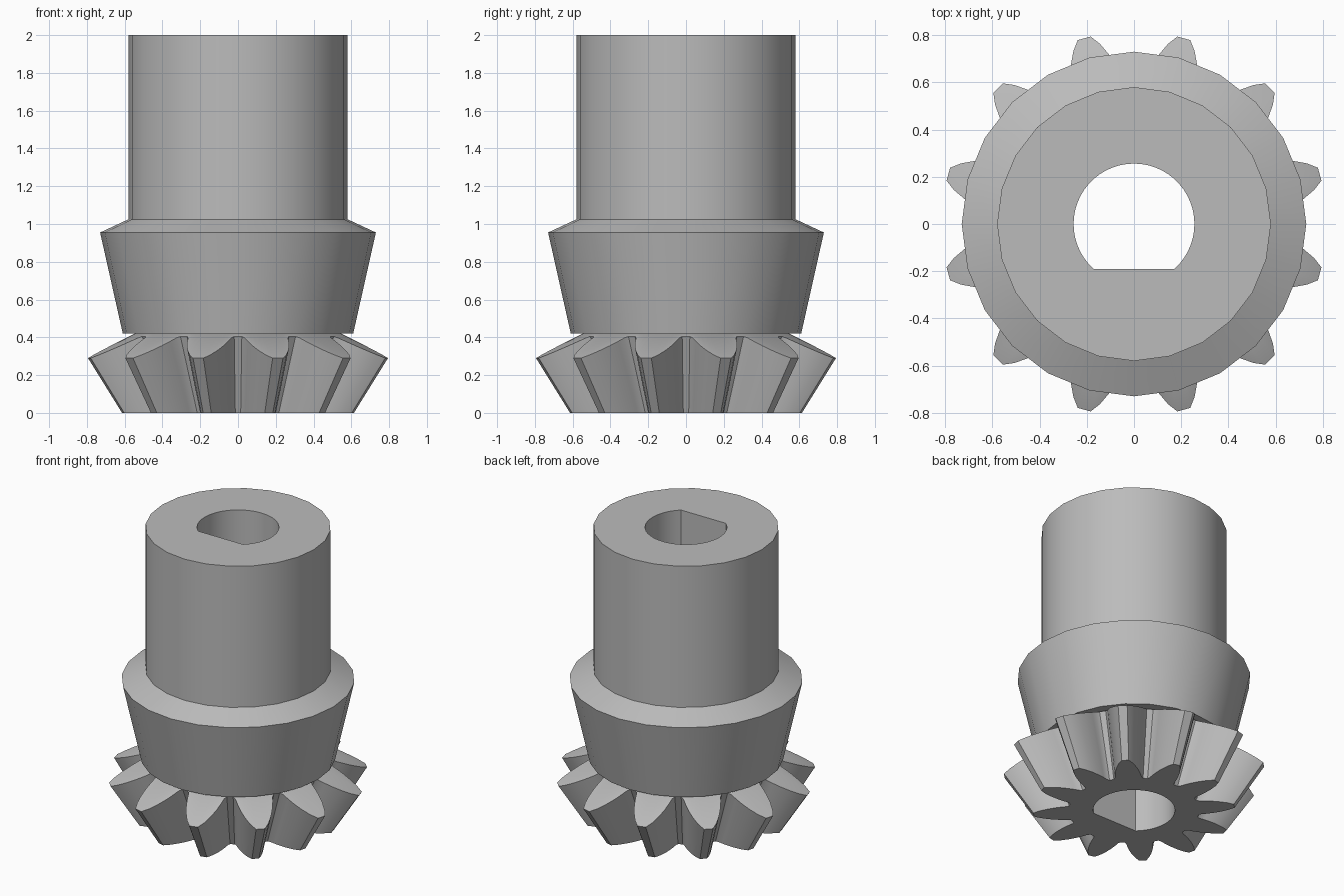
import bpy, bmesh
from math import sin, cos, pi, radians, asin

if "Cube" in bpy.data.objects:
    bpy.data.objects.remove(bpy.data.objects["Cube"], do_unlink=True)

grey = bpy.data.materials.new("plain_grey")
grey.use_nodes = True
grey.diffuse_color = (0.5, 0.5, 0.5, 1)
grey.node_tree.nodes["Principled BSDF"].inputs["Base Color"].default_value = (0.5, 0.5, 0.5, 1)


def loft(name, rings):
    """Solid skinned through rings of equal length, capped at both ends."""
    bm = bmesh.new()
    loops = [[bm.verts.new(p) for p in ring] for ring in rings]
    n = len(loops[0])
    for low, high in zip(loops, loops[1:]):
        for i in range(n):
            j = (i + 1) % n
            bm.faces.new((low[i], low[j], high[j], high[i]))
    bm.faces.new(loops[0][::-1])
    bm.faces.new(loops[-1])
    bmesh.ops.recalc_face_normals(bm, faces=bm.faces)
    mesh = bpy.data.meshes.new(name)
    bm.to_mesh(mesh)
    bm.free()
    obj = bpy.data.objects.new(name, mesh)
    bpy.context.collection.objects.link(obj)
    mesh.materials.append(grey)
    return obj


def polar(r, a, z):
    return (r * cos(a), r * sin(a), z)


# Shaft with flared collar
SIDES = 24
profile = [(0.61, 0.42), (0.73, 0.955), (0.58, 1.025), (0.58, 2.0)]
shaft = loft("shaft_and_collar",
             [[polar(r, 2 * pi * i / SIDES, z) for i in range(SIDES)] for r, z in profile])

# Bevel gear: half tooth as (degrees from tooth centre, height from root to tip)
TEETH = 12
APEX = 0.987
half = [(13, 0), (11.5, 0.07), (10.3, 0.22), (8.6, 0.42), (6.6, 0.63), (4.3, 0.84), (2, 1)]
tooth = [(-a, t) for a, t in half] + [(a, t) for a, t in reversed(half)]
bottom, back, hub = [], [], []
for k in range(TEETH):
    for deg, t in tooth:
        a = radians(15 + 30 * k + deg)
        r, z = 0.575 + 0.24 * t, 0.405 - 0.115 * t
        bottom.append(polar(r * APEX / (z + APEX), a, 0))
        back.append(polar(r, a, z))
        hub.append(polar(0.545, a, 0.42))
gear = loft("bevel_gear", [bottom, back, hub])

# D-shaped bore cutter
R, FLAT = 0.256, 0.19
start = -asin(FLAT / R)
STEPS = 40
arc = [start + (pi - 2 * start) * i / STEPS for i in range(STEPS + 1)]
cutter = loft("bore_cutter", [[polar(R, a, z) for a in arc] for z in (-0.2, 2.2)])
cutter.hide_render = True

# Cut the bore through both parts
for obj in (shaft, gear):
    bpy.ops.object.select_all(action='DESELECT')
    obj.select_set(True)
    bpy.context.view_layer.objects.active = obj
    mod = obj.modifiers.new("bore", 'BOOLEAN')
    mod.operation = 'DIFFERENCE'
    mod.solver = 'EXACT'
    mod.object = cutter
    bpy.ops.object.modifier_apply(modifier=mod.name)
    bpy.ops.object.shade_smooth_by_angle(angle=radians(28))
bpy.data.objects.remove(cutter, do_unlink=True)
